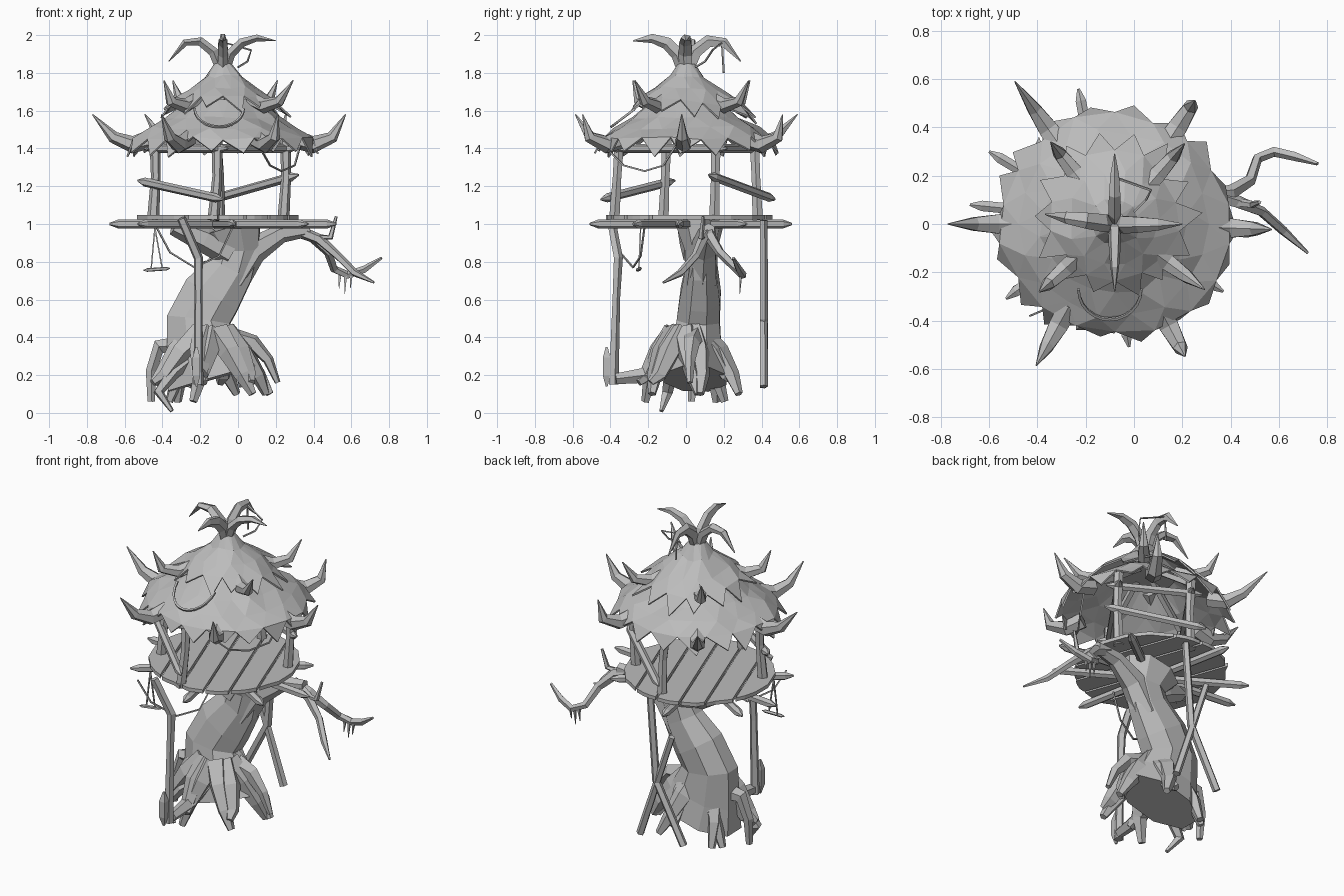
import bpy, bmesh, math, random
from mathutils import Vector

random.seed(4)
old = bpy.data.objects.get("Cube")
if old:
    bpy.data.objects.remove(old)

mat = bpy.data.materials.new("plain_grey")
mat.use_nodes = True
GREY = (0.5, 0.5, 0.5, 1)
mat.diffuse_color = GREY
mat.node_tree.nodes["Principled BSDF"].inputs["Base Color"].default_value = GREY

CX = -0.08  # centre line of the hut


def finish(name, bm):
    bmesh.ops.recalc_face_normals(bm, faces=bm.faces)
    me = bpy.data.meshes.new(name)
    bm.to_mesh(me)
    bm.free()
    ob = bpy.data.objects.new(name, me)
    me.materials.append(mat)
    bpy.context.collection.objects.link(ob)
    return ob


def limb(name, pts, radii, sides=5, flat=1.0, frame=None):
    """Tapered tube through pts; flat squashes the section."""
    pts = [Vector(p) for p in pts]
    if not isinstance(radii, (list, tuple)):
        radii = [radii] * len(pts)
    bm = bmesh.new()
    rings = []
    side = None
    for i, p in enumerate(pts):
        d = (pts[min(i + 1, len(pts) - 1)] - pts[max(i - 1, 0)]).normalized()
        if side is None:
            ref = Vector(frame) if frame else Vector((0, 0, 1) if abs(d.z) < 0.9 else (1, 0, 0))
            side = d.cross(ref)
        side = (side - d * side.dot(d)).normalized()
        up = side.cross(d)
        ring = []
        for k in range(sides):
            a = math.tau * (k + 0.5) / sides
            ring.append(bm.verts.new(p + radii[i] * (side * math.cos(a) + up * math.sin(a) * flat)))
        rings.append(ring)
    for a, b in zip(rings, rings[1:]):
        for k in range(sides):
            j = (k + 1) % sides
            bm.faces.new((a[k], a[j], b[j], b[k]))
    bm.faces.new(rings[0])
    bm.faces.new(rings[-1])
    return finish(name, bm)


def beam(name, a, b, r=0.025, sides=6):
    """Straight timber with pointed ends."""
    a, b = Vector(a), Vector(b)
    d = (b - a).normalized() * r * 2
    return limb(name, [a, a + d, b - d, b], [r * 0.25, r, r, r * 0.25], sides)


def rope(name, pts, r=0.006):
    return limb(name, pts, r, 4)


def polar(r, a, z, cx=CX, lean=0.0, squash=1.0):
    return (cx + r * math.cos(a), r * (squash * math.sin(a) + lean), z)


def thatch(name, profile, n, tip_r, tip_z, lean=0.0, squash=1.0, tilt=0.0):
    """Faceted roof skirt whose lower edge is a row of ragged points."""
    bm = bmesh.new()

    def point(r, a, z):
        return bm.verts.new(polar(r, a, z - tilt * r * math.sin(a), lean=lean, squash=squash))

    rings = []
    for i, (r, z) in enumerate(profile):
        wob = 0.015 if i else 0.0
        rings.append([point(r + random.uniform(-wob, wob), math.tau * (k + 0.5 * (i % 2)) / n,
                            z + random.uniform(-wob, wob) * 0.7) for k in range(n)])
    bm.faces.new(rings[0])
    for i, (a, b) in enumerate(zip(rings, rings[1:])):
        for k in range(n):
            j = (k + 1) % n
            if i % 2 == 0:
                bm.faces.new((a[k], a[j], b[k]))
                bm.faces.new((a[j], b[j], b[k]))
            else:
                bm.faces.new((a[k], b[j], b[k]))
                bm.faces.new((a[k], a[j], b[j]))
    last, off = rings[-1], 0.5 * ((len(rings) - 1) % 2)
    for k in range(n):
        a = math.tau * (k + off + 0.5 + random.uniform(-0.2, 0.2)) / n
        tip = point(tip_r + random.uniform(-0.02, 0.02), a, tip_z + random.uniform(-0.02, 0.02))
        bm.faces.new((last[k], last[(k + 1) % n], tip))
    ob = finish(name, bm)
    mod = ob.modifiers.new("thickness", "SOLIDIFY")
    mod.thickness = 0.01
    return ob


# Roof: wide lower skirt and steep upper cap
thatch("lower_roof", [(0.18, 1.66), (0.3, 1.565), (0.4, 1.51), (0.475, 1.455)], 18, 0.505, 1.375, squash=0.96)
thatch("upper_roof", [(0.045, 1.85), (0.1, 1.775), (0.19, 1.71), (0.265, 1.65)], 14, 0.345, 1.58,
       lean=0.12, tilt=0.08)

# Curved horns: six on the eaves, four on the cap
for deg, reach in ((-2, 0.65), (57, 0.61), (125, 0.72), (180, 0.69), (241, 0.67), (298, 0.62)):
    path = [(0.38, 1.45), (0.48, 1.42), (0.58, 1.46), (reach, 1.58)]
    limb("eave_horn", [polar(r, math.radians(deg), z) for r, z in path], [0.05, 0.046, 0.032, 0.003], 6)
for deg, reach in ((49, 0.44), (128, 0.43), (222, 0.42), (324, 0.46)):
    path = [(0.18, 1.66), (0.27, 1.625), (0.37, 1.65), (reach, 1.76)]
    limb("cap_horn", [polar(r, math.radians(deg), z) for r, z in path], [0.04, 0.04, 0.03, 0.003], 6)

# Crown of drooping leaves: two held high, two hanging lower
high = [(0.015, 1.82), (0.04, 1.9), (0.1, 1.96), (0.18, 1.985), (0.28, 1.97)]
low = [(0.015, 1.82), (0.05, 1.91), (0.12, 1.965), (0.2, 1.96), (0.29, 1.86)]
for deg, path in ((0, high), (90, low), (172, low), (270, high)):
    limb("crown_leaf", [polar(r, math.radians(deg), z) for r, z in path], [0.035, 0.04, 0.036, 0.027, 0.003], 5, 0.7)
rope("crown_rope", [(0.0, 0.05, 1.83), (0.05, 0.1, 1.86), (0.07, 0.14, 1.92), (-0.07, 0.19, 1.96), (-0.07, 0.2, 1.8)])

# Rope ring lying on the front of the roof
rope("roof_rope", [(-0.1 + 0.13 * math.cos(t), -0.27 + 0.125 * math.sin(t), 1.61 + 0.095 * math.sin(t))
                   for t in [math.radians(180 + 15 * k) for k in range(13)]], 0.008)

# Corner posts, ring beams and rafters
feet = [(-0.45, -0.12), (-0.13, -0.38), (0.24, 0.15), (-0.1, 0.38)]
heads = [(-0.44, -0.1), (-0.11, -0.35), (0.25, 0.16), (-0.12, 0.36)]
for i, ((x, y), (u, v)) in enumerate(zip(feet, heads)):
    limb("post", [(x, y, 1.02), ((x + u) / 2 + 0.01, (y + v) / 2, 1.25), (u, v, 1.48)], [0.032, 0.026, 0.03], 6)
    limb("rafter", [(u, v, 1.46), (CX, 0, 1.72)], 0.02, 4)
    a, b = Vector((u, v, 1.4)), Vector((*heads[(i + 1) % 4], 1.4))
    d = (b - a).normalized() * 0.07
    beam("ring_beam", a - d, b + d, 0.024)

# Slanting rails between posts
beam("front_rail", (-0.53, -0.06, 1.23), (-0.08, -0.45, 1.13), 0.024)
beam("back_rail", (-0.14, 0.47, 1.13), (0.32, 0.12, 1.26), 0.024)

# Round deck cut into diagonal planks
along = Vector((-0.34, 0.94, 0))
across = Vector((0.94, 0.34, 0))
R, N = 0.43, 6
w = 2 * R / N
for i in range(N):
    lo, hi = -R + i * w + 0.007, -R + (i + 1) * w - 0.007
    steps = [lo + (hi - lo) * t / 3 for t in range(4)]
    half = [(s, math.sqrt(max(R * R - s * s, 0.004)) + random.uniform(-0.01, 0.015)) for s in steps]
    outline = half + [(s, -h) for s, h in reversed(half)]
    bm = bmesh.new()
    base = Vector((CX - 0.03, 0.02, 1.025))
    face = bm.faces.new([bm.verts.new(base + across * s + along * h) for s, h in outline])
    res = bmesh.ops.extrude_face_region(bm, geom=[face])
    bmesh.ops.translate(bm, verts=[v for v in res["geom"] if isinstance(v, bmesh.types.BMVert)], vec=(0, 0, 0.022))
    finish("deck_plank", bm)

# Beams under the deck
for a, b in (((-0.68, 0.08), (0.52, -0.04)), ((-0.23, 0.56), (-0.02, -0.51)),
             ((-0.6, 0.3), (0.37, -0.28)), ((-0.53, -0.31), (0.3, 0.32))):
    beam("deck_beam", (*a, 1.0), (*b, 1.0), 0.025)

# Support poles, crossed at the back
limb("front_pole", [(-0.3, -0.4, 1.03), (-0.21, -0.36, 0.82), (-0.21, -0.37, 0.62), (-0.21, -0.385, 0.15)],
     [0.025, 0.026, 0.022, 0.028], 5)
beam("front_pole_stake", (-0.22, -0.42, 0.14), (-0.22, -0.42, 0.35), 0.028, 4)
limb("back_pole", [(-0.04, 0.41, 1.02), (-0.08, 0.41, 0.5), (-0.27, 0.41, 0.14)], [0.022, 0.024, 0.024], 5)
limb("back_brace", [(-0.19, 0.41, 0.8), (0.03, 0.41, 0.14)], [0.02, 0.024], 5)

# Leaning trunk with flared base and forked top
trunk = [(-0.14, 0.05, 0.18, 0.26), (-0.18, 0.055, 0.32, 0.215), (-0.21, 0.065, 0.49, 0.18),
         (-0.14, 0.075, 0.62, 0.17), (-0.04, 0.08, 0.76, 0.135), (-0.01, 0.08, 0.86, 0.13), (-0.05, 0.07, 0.99, 0.19)]
limb("trunk", [t[:3] for t in trunk], [t[3] for t in trunk], 8, 0.68, (0, 1, 0))
limb("left_fork", [(-0.04, 0.05, 0.84), (-0.18, 0.03, 0.92), (-0.34, 0.0, 0.99)], [0.07, 0.07, 0.05], 6)
limb("right_fork", [(-0.03, 0.08, 0.7), (0.08, 0.09, 0.86), (0.23, 0.11, 0.95), (0.38, 0.12, 0.97)],
     [0.09, 0.075, 0.05, 0.035], 6)

# Bare branches reaching out on the left
limb("long_branch", [(0.3, 0.12, 0.97), (0.4, 0.13, 0.93), (0.48, 0.18, 0.85), (0.51, 0.27, 0.76), (0.58, 0.3, 0.73),
                     (0.67, 0.28, 0.76), (0.76, 0.25, 0.82)], [0.035, 0.032, 0.025, 0.022, 0.022, 0.02, 0.008])
limb("short_branch", [(0.33, 0.12, 0.96), (0.43, 0.09, 0.92), (0.53, 0.05, 0.83), (0.62, -0.03, 0.74),
                      (0.72, -0.12, 0.69)], [0.03, 0.028, 0.022, 0.02, 0.006])
limb("twig", [(0.42, 0.09, 0.93), (0.49, 0.08, 0.93), (0.52, 0.09, 1.04)], [0.018, 0.016, 0.008], 5)
for dx in (-0.03, 0.0, 0.03):
    limb("hanging_moss", [(0.57 + dx, 0.29, 0.74), (0.565 + dx, 0.285, 0.63 + abs(dx))], [0.012, 0.002], 4)

# Arching roots around the base, thick where they leave the trunk
for i in range(12):
    a = math.tau * (i + random.uniform(-0.2, 0.2)) / 12
    s = random.uniform(0.92, 1.12)
    foot = random.choice((0.06, 0.06, 0.1, 0.16))
    path = [(0.07, 0.42), (0.18 * s, 0.32), (0.26 * s, 0.2), (0.31 * s, foot)]
    limb("root", [polar(r, a + 0.1 * k * (-1) ** i, z, -0.14, 0.05, 0.82) for k, (r, z) in enumerate(path)],
         [0.075, 0.06, 0.042, 0.022], 5)
limb("right_root", [(-0.25, 0.05, 0.36), (-0.42, 0.05, 0.35), (-0.46, 0.04, 0.22), (-0.46, 0.03, 0.06)],
     [0.06, 0.04, 0.03, 0.02])
limb("left_root", [(-0.08, 0.05, 0.4), (0.08, 0.03, 0.37), (0.16, 0.02, 0.28), (0.21, 0.02, 0.16)],
     [0.07, 0.045, 0.03, 0.016])
limb("front_root", [(-0.2, 0, 0.34), (-0.34, -0.08, 0.22), (-0.42, -0.1, 0.11), (-0.35, -0.13, 0.01)],
     [0.05, 0.04, 0.03, 0.012])
limb("pole_root", [(-0.18, -0.05, 0.3), (-0.2, -0.2, 0.2), (-0.2, -0.37, 0.18)], [0.06, 0.045, 0.03])

# Hanging ropes and swing
rope("eave_rope", [(0.13, -0.4, 1.38), (0.17, -0.33, 1.31), (0.23, -0.22, 1.28), (0.3, -0.12, 1.31), (0.33, -0.05, 1.42)])
rope("deck_rope", [(-0.43, -0.38, 0.98), (-0.36, -0.35, 0.85), (-0.23, -0.28, 0.77), (-0.1, -0.24, 0.83), (-0.03, -0.22, 0.98)])
for x in (-0.46, -0.4):
    rope("swing_rope", [(-0.44, -0.24, 0.98), (x, -0.25, 0.76)], 0.005)
beam("swing_bar", (-0.5, -0.26, 0.755), (-0.36, -0.24, 0.765), 0.01, 5)
